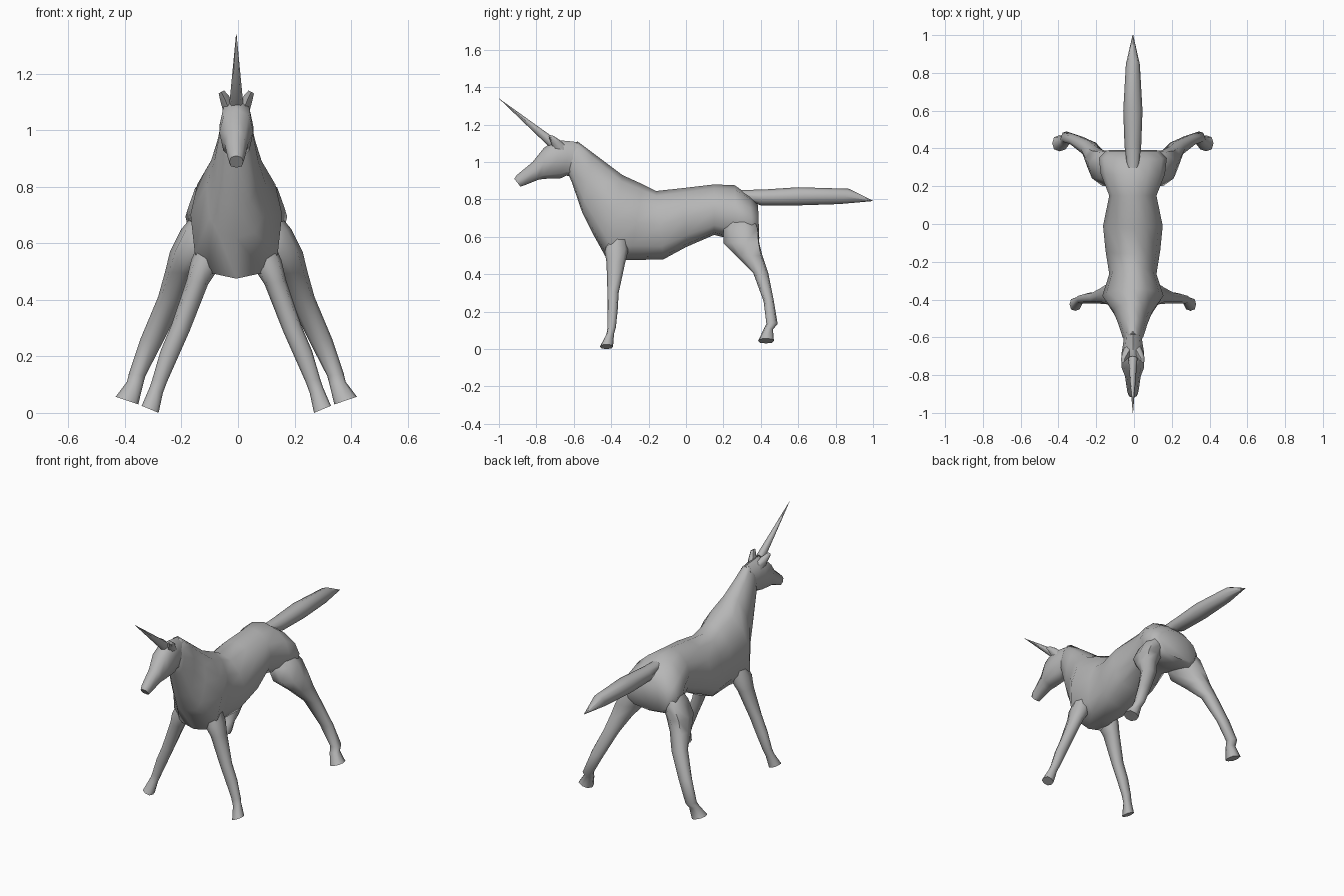
import bpy
import bmesh
import math
from mathutils import Vector

if "Cube" in bpy.data.objects:
    bpy.data.objects.remove(bpy.data.objects["Cube"], do_unlink=True)

SHIFT = Vector((-0.006, 0, 0))

coat = bpy.data.materials.new("plain grey")
coat.use_nodes = True
grey = (0.47, 0.47, 0.47, 1)
coat.diffuse_color = grey
coat.node_tree.nodes["Principled BSDF"].inputs["Base Color"].default_value = grey


def upright(y_top, z_top, y_low, z_low, width):
    """Ring on the centre line, from a top point, a low point and a half width."""
    top, low = Vector((0, y_top, z_top)), Vector((0, y_low, z_low))
    return (top + low) / 2, Vector((width, 0, 0)), (top - low) / 2


def sideways(x_in, z_in, x_out, z_out, y_front, y_back, skew=0):
    """Ring across a limb, from its inner and outer points, depth and backward skew."""
    mid_y = (y_front + y_back) / 2
    inner, outer = Vector((x_in, mid_y - skew, z_in)), Vector((x_out, mid_y + skew, z_out))
    return (inner + outer) / 2, (outer - inner) / 2, Vector((0, (y_back - y_front) / 2, 0))


def rounded(value, power):
    return math.copysign(abs(value) ** power, value)


def loft(name, rings, sides=8, power=0.9, low_power=0.9, side=1):
    """Skin a row of rings and close both ends; low_power squares the lower half."""
    bm = bmesh.new()
    loops = []
    for centre, across, along in rings:
        loop = []
        for i in range(sides):
            angle = math.tau * i / sides
            bend = power if math.cos(angle) > 0 else low_power
            point = (centre + across * rounded(math.sin(angle), bend)
                     + along * rounded(math.cos(angle), bend))
            point.x *= side
            loop.append(bm.verts.new(point + SHIFT))
        loops.append(loop)
    for first, second in zip(loops, loops[1:]):
        for i in range(sides):
            j = (i + 1) % sides
            bm.faces.new((first[i], first[j], second[j], second[i]))
    bm.faces.new(loops[0])
    bm.faces.new(loops[-1])
    bmesh.ops.recalc_face_normals(bm, faces=bm.faces)
    mesh = bpy.data.meshes.new(name)
    bm.to_mesh(mesh)
    bm.free()
    mesh.materials.append(coat)
    obj = bpy.data.objects.new(name, mesh)
    bpy.context.collection.objects.link(obj)
    bpy.ops.object.select_all(action="DESELECT")
    obj.select_set(True)
    bpy.context.view_layer.objects.active = obj
    bpy.ops.object.shade_smooth_by_angle(angle=math.radians(60))


# Rump, barrel, shoulders and neck
loft("body_and_neck", [
    upright(0.385, 0.77, 0.392, 0.59, 0.14),
    upright(0.34, 0.82, 0.36, 0.57, 0.18),
    upright(0.26, 0.876, 0.27, 0.58, 0.17),
    upright(0.15, 0.88, 0.15, 0.61, 0.125),
    upright(-0.02, 0.86, 0, 0.545, 0.158),
    upright(-0.16, 0.845, -0.12, 0.48, 0.145),
    upright(-0.23, 0.88, -0.3, 0.475, 0.125),
    upright(-0.34, 0.93, -0.42, 0.475, 0.162),
    upright(-0.42, 0.99, -0.5, 0.62, 0.105),
    upright(-0.5, 1.05, -0.555, 0.73, 0.078),
    upright(-0.58, 1.11, -0.61, 0.89, 0.056),
    upright(-0.63, 1.07, -0.64, 0.96, 0.035),
], sides=12, power=1.1, low_power=0.7)

# Head
loft("head", [
    upright(-0.57, 1.105, -0.6, 0.92, 0.045),
    upright(-0.63, 1.112, -0.64, 0.927, 0.052),
    upright(-0.7, 1.118, -0.67, 0.913, 0.06),
    upright(-0.76, 1.075, -0.76, 0.91, 0.06),
    upright(-0.82, 1, -0.79, 0.905, 0.042),
    upright(-0.905, 0.93, -0.865, 0.875, 0.03),
    upright(-0.918, 0.91, -0.885, 0.868, 0.025),
], low_power=0.75)

# Horn
loft("horn", [
    upright(-0.7, 1.125, -0.725, 1.075, 0.024),
    upright(-1, 1.34, -1, 1.339, 0.001),
])

# Tail
loft("tail", [
    upright(0.29, 0.85, 0.32, 0.8, 0.03),
    upright(0.42, 0.853, 0.4, 0.768, 0.044),
    upright(0.6, 0.865, 0.6, 0.768, 0.051),
    upright(0.87, 0.857, 0.82, 0.775, 0.037),
    upright(1, 0.793, 1, 0.791, 0.002),
])

front_leg = [
    sideways(0.02, 0.64, 0.11, 0.66, -0.4, -0.32),
    sideways(0.07, 0.5, 0.16, 0.54, -0.435, -0.31),
    sideways(0.1, 0.455, 0.176, 0.47, -0.425, -0.325),
    sideways(0.165, 0.29, 0.23, 0.31, -0.42, -0.36),
    sideways(0.205, 0.2, 0.268, 0.22, -0.42, -0.365),
    sideways(0.245, 0.11, 0.297, 0.12, -0.42, -0.375),
    sideways(0.26, 0.07, 0.307, 0.09, -0.425, -0.385),
    sideways(0.275, 0, 0.335, 0.025, -0.46, -0.39),
]
hind_leg = [
    sideways(0.02, 0.72, 0.12, 0.74, 0.25, 0.35),
    sideways(0.05, 0.63, 0.195, 0.65, 0.2, 0.385, 0.025),
    sideways(0.085, 0.56, 0.235, 0.57, 0.2, 0.392, 0.025),
    sideways(0.14, 0.49, 0.252, 0.5, 0.27, 0.41, 0.01),
    sideways(0.185, 0.4, 0.277, 0.41, 0.36, 0.44),
    sideways(0.26, 0.25, 0.34, 0.26, 0.415, 0.47),
    sideways(0.322, 0.13, 0.38, 0.14, 0.43, 0.49),
    sideways(0.33, 0.1, 0.387, 0.11, 0.415, 0.465),
    sideways(0.347, 0.03, 0.427, 0.057, 0.385, 0.47),
]
ear = [
    sideways(0, 1.08, 0.045, 1.05, -0.71, -0.62),
    sideways(0.025, 1.125, 0.058, 1.1, -0.725, -0.67),
    sideways(0.042, 1.142, 0.064, 1.13, -0.735, -0.705),
]

# Legs and ears on both sides
for side, word in ((1, "left"), (-1, "right")):
    loft(word + "_front_leg", front_leg, power=0.8, low_power=0.8, side=side)
    loft(word + "_hind_leg", hind_leg, power=0.8, low_power=0.8, side=side)
    loft(word + "_ear", ear, sides=6, side=side)
